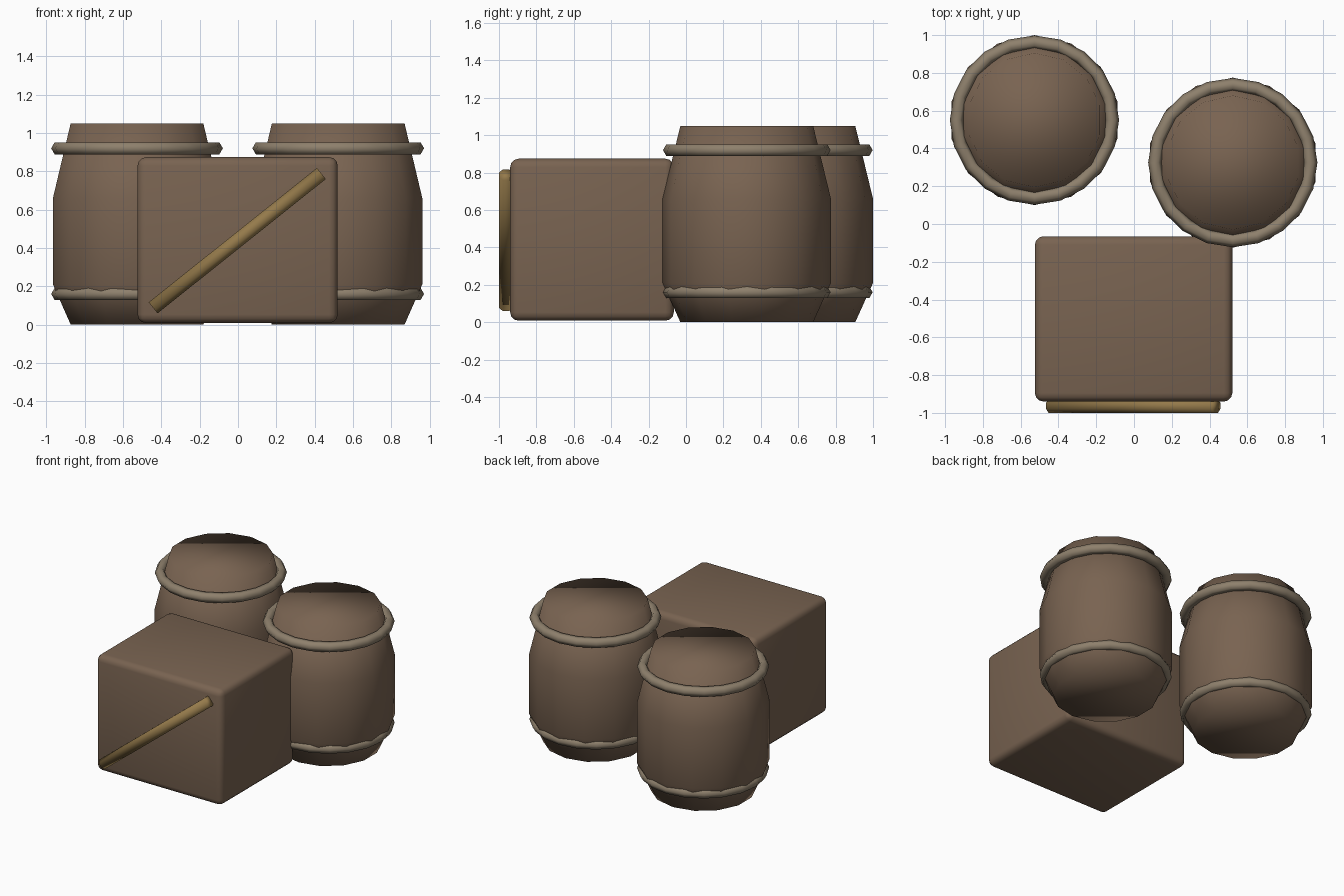
import bpy, bmesh, math
from mathutils import Matrix

default = bpy.data.objects.get("Cube")
if default:
    bpy.data.objects.remove(default, do_unlink=True)


def material(name, rgb):
    mat = bpy.data.materials.new(name)
    mat.use_nodes = True
    mat.diffuse_color = (*rgb, 1)
    mat.node_tree.nodes["Principled BSDF"].inputs["Base Color"].default_value = (*rgb, 1)
    return mat


brown = material("brown_wood", (0.19, 0.125, 0.082))
hoop_tan = material("hoop_tan", (0.27, 0.215, 0.15))
gold = material("golden_wood", (0.30, 0.195, 0.07))


def make_object(name, bm, mat, location):
    bmesh.ops.recalc_face_normals(bm, faces=bm.faces)
    mesh = bpy.data.meshes.new(name)
    bm.to_mesh(mesh)
    bm.free()
    mesh.materials.append(mat)
    mesh.shade_smooth()
    obj = bpy.data.objects.new(name, mesh)
    obj.location = location
    bpy.context.collection.objects.link(obj)
    return obj


def ring_of_verts(bm, radius, z, sides):
    angles = [2 * math.pi * i / sides for i in range(sides)]
    return [bm.verts.new((radius * math.sin(a), radius * math.cos(a), z)) for a in angles]


def bridge(bm, lower, upper):
    n = len(lower)
    for i in range(n):
        j = (i + 1) % n
        bm.faces.new((lower[i], lower[j], upper[j], upper[i]))


# Barrel body: soft shaded staves with flat ends
def barrel(name, location):
    bm = bmesh.new()
    profile = [(0.355, 0), (0.45, 0.21), (0.45, 0.66), (0.355, 1.05)]
    loops = [ring_of_verts(bm, r, z, 14) for r, z in profile]
    for lower, upper in zip(loops, loops[1:]):
        bridge(bm, lower, upper)
    bm.faces.new(loops[0])
    bm.faces.new(loops[-1])
    make_object(name, bm, brown, location)


# Hoop: six sided tube swept round the barrel
def hoop(name, location):
    bm = bmesh.new()
    loops = []
    for i in range(6):
        a = math.pi * i / 3
        loops.append(ring_of_verts(bm, 0.412 + 0.036 * math.cos(a), 0.036 * math.sin(a), 20))
    for i in range(6):
        bridge(bm, loops[i], loops[(i + 1) % 6])
    make_object(name, bm, hoop_tan, location)


for side, x, y in (("right", -0.527, 0.55), ("left", 0.523, 0.325)):
    barrel(side + "_barrel", (x, y, 0))
    hoop(side + "_lower_hoop", (x, y, 0.16))
    hoop(side + "_upper_hoop", (x, y, 0.92))

# Crate with rounded edges
bm = bmesh.new()
bmesh.ops.create_cube(bm, size=1, matrix=Matrix.Diagonal((1.045, 0.875, 0.866, 1)))
bmesh.ops.bevel(bm, geom=bm.edges[:], offset=0.045, segments=3, profile=0.5, affect='EDGES')
make_object("crate", bm, brown, (-0.002, -0.5025, 0.441))

# Diagonal brace across the crate front
bm = bmesh.new()
bmesh.ops.create_cone(bm, cap_ends=True, segments=8, radius1=0.04, radius2=0.04, depth=1.123,
                      matrix=Matrix.Rotation(math.pi / 8, 4, 'Z'))
brace = make_object("diagonal_brace", bm, gold, (-0.004, -0.963, 0.438))
brace.rotation_euler = (0, math.radians(51.4), 0)
